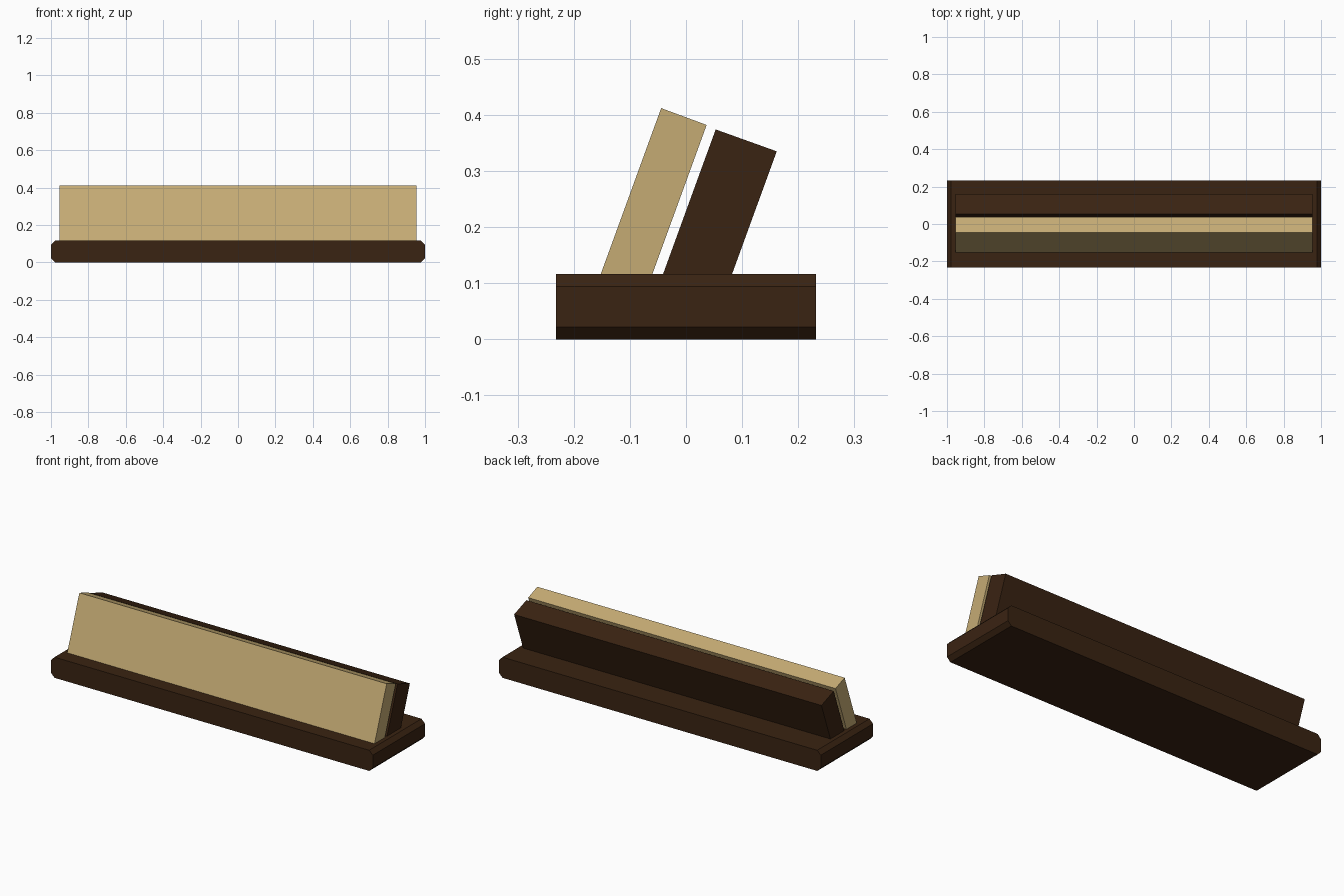
import bpy
import bmesh
from math import radians, tan
from mathutils import Vector

if "Cube" in bpy.data.objects:
    bpy.data.objects.remove(bpy.data.objects["Cube"], do_unlink=True)


def make_material(name, rgb):
    mat = bpy.data.materials.new(name)
    mat.use_nodes = True
    mat.diffuse_color = (*rgb, 1)
    mat.node_tree.nodes["Principled BSDF"].inputs["Base Color"].default_value = (*rgb, 1)
    return mat


def extrude_profile(name, points, offset, mat):
    """Extrude a closed outline of 3D points along an offset."""
    bm = bmesh.new()
    face = bm.faces.new([bm.verts.new(p) for p in points])
    result = bmesh.ops.extrude_face_region(bm, geom=[face], use_keep_orig=True)
    moved = [g for g in result["geom"] if isinstance(g, bmesh.types.BMVert)]
    bmesh.ops.translate(bm, verts=moved, vec=Vector(offset))
    bmesh.ops.recalc_face_normals(bm, faces=bm.faces)
    mesh = bpy.data.meshes.new(name)
    bm.to_mesh(mesh)
    bm.free()
    mesh.materials.append(mat)
    obj = bpy.data.objects.new(name, mesh)
    bpy.context.collection.objects.link(obj)
    return obj


dark_wood = make_material("dark wood", (0.042, 0.017, 0.006))
brass = make_material("pale brass", (0.56, 0.41, 0.175))

BASE_TOP = 0.116
HALF_DEPTH = 0.232
HALF_PANEL = 0.955
LEAN = tan(radians(20))

# Base: long slab with chamfered ends
c = 0.022
right_side = [(1 - c, 0), (1, c), (1, BASE_TOP - c), (1 - c, BASE_TOP)]
outline = right_side + [(-x, z) for x, z in reversed(right_side)]
extrude_profile("base", [(x, -HALF_DEPTH, z) for x, z in outline],
                (0, 2 * HALF_DEPTH, 0), dark_wood)


# Leaning panels: flat foot on the base, top edge square to the lean
def leaning_panel(name, front_y, back_y, front_top, back_top, mat):
    profile = [(front_y, BASE_TOP), (back_y, BASE_TOP),
               (back_y + LEAN * (back_top - BASE_TOP), back_top),
               (front_y + LEAN * (front_top - BASE_TOP), front_top)]
    extrude_profile(name, [(-HALF_PANEL, y, z) for y, z in profile],
                    (2 * HALF_PANEL, 0, 0), mat)


leaning_panel("front_plate", -0.152, -0.060, 0.412, 0.382, brass)
leaning_panel("back_support", -0.041, 0.082, 0.374, 0.335, dark_wood)
